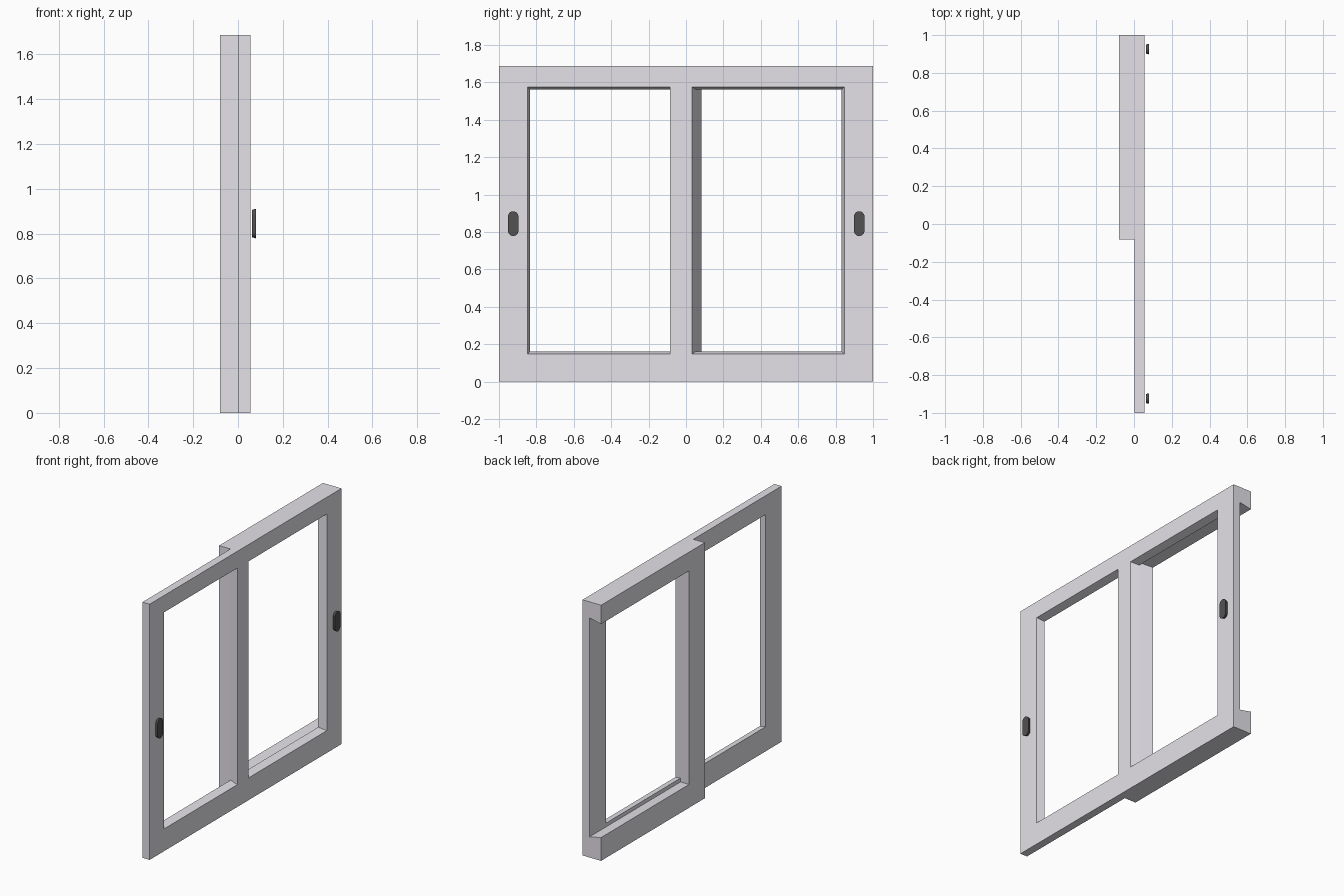
import bpy, bmesh, math

if "Cube" in bpy.data.objects:
    bpy.data.objects.remove(bpy.data.objects["Cube"])

X_BACK, X_MID, X_FRONT = -0.08, 0.003, 0.055
H = 1.687


def material(name, rgb):
    mat = bpy.data.materials.new(name)
    mat.diffuse_color = (*rgb, 1)
    mat.use_nodes = True
    mat.node_tree.nodes["Principled BSDF"].inputs["Base Color"].default_value = mat.diffuse_color
    return mat


pale = material("pale_frame", (0.78, 0.762, 0.81))
dark = material("dark_handle", (0.085, 0.085, 0.085))


def loft(name, xa, loop_a, xb, loop_b, mat=pale):
    """Solid between two matching (y, z) outlines at two x positions."""
    bm = bmesh.new()
    a = [bm.verts.new((xa, y, z)) for y, z in loop_a]
    b = [bm.verts.new((xb, y, z)) for y, z in loop_b]
    bm.faces.new(a)
    bm.faces.new(b[::-1])
    n = len(a)
    for i in range(n):
        j = (i + 1) % n
        bm.faces.new((a[j], a[i], b[i], b[j]))
    bmesh.ops.recalc_face_normals(bm, faces=bm.faces[:])
    mesh = bpy.data.meshes.new(name)
    bm.to_mesh(mesh)
    bm.free()
    mesh.materials.append(mat)
    obj = bpy.data.objects.new(name, mesh)
    bpy.context.collection.objects.link(obj)
    return obj


def rect(y0, y1, z0, z1):
    return [(y0, z0), (y1, z0), (y1, z1), (y0, z1)]


def cut_opening(obj, back, front):
    """Cut a tapered opening given (y0, y1, z0, z1) at both frame faces."""
    e = 0.2
    far_back = [b + (b - f) * e for b, f in zip(back, front)]
    far_front = [f + (f - b) * e for b, f in zip(back, front)]
    depth = (X_FRONT - X_MID) * e
    cutter = loft("opening_cutter", X_MID - depth, rect(*far_back),
                  X_FRONT + depth, rect(*far_front))
    cutter.hide_render = True
    mod = obj.modifiers.new("opening", 'BOOLEAN')
    mod.operation = 'DIFFERENCE'
    mod.solver = 'EXACT'
    mod.object = cutter
    bpy.context.view_layer.objects.active = obj
    bpy.ops.object.modifier_apply(modifier=mod.name)
    bpy.data.objects.remove(cutter)


# Front frame with two tapered openings
outer = rect(-1, 1, 0, H)
frame = loft("front_frame", X_MID, outer, X_FRONT, outer)
cut_opening(frame, (-0.834, -0.082, 0.162, 1.562), (-0.848, -0.086, 0.147, 1.576))
cut_opening(frame, (0.053, 0.832, 0.162, 1.562), (0.032, 0.848, 0.147, 1.576))


# Back frame: C shape, open at the +y end
def c_outline(stile, sill, head):
    return [(-0.082, 0), (1, 0), (1, sill), (stile, sill),
            (stile, head), (1, head), (1, H), (-0.082, H)]


loft("back_frame", X_BACK, c_outline(0.083, 0.154, 1.563),
     X_MID, c_outline(0.053, 0.137, 1.58))


# Dark capsule handles, slightly narrower at the back
def capsule(yc, zc, r, half):
    pts = []
    for start, dz in ((0, half - r), (math.pi, r - half)):
        for i in range(13):
            t = start + math.pi * i / 12
            pts.append((yc + r * math.cos(t), zc + dz + r * math.sin(t)))
    return pts


for side, y in (("left", -0.924), ("right", 0.926)):
    handle = loft(side + "_handle", 0.0625, capsule(y, 0.845, 0.024, 0.061),
                  0.08, capsule(y, 0.845, 0.028, 0.066), dark)
    bpy.ops.object.select_all(action='DESELECT')
    handle.select_set(True)
    bpy.context.view_layer.objects.active = handle
    bpy.ops.object.shade_smooth_by_angle()
